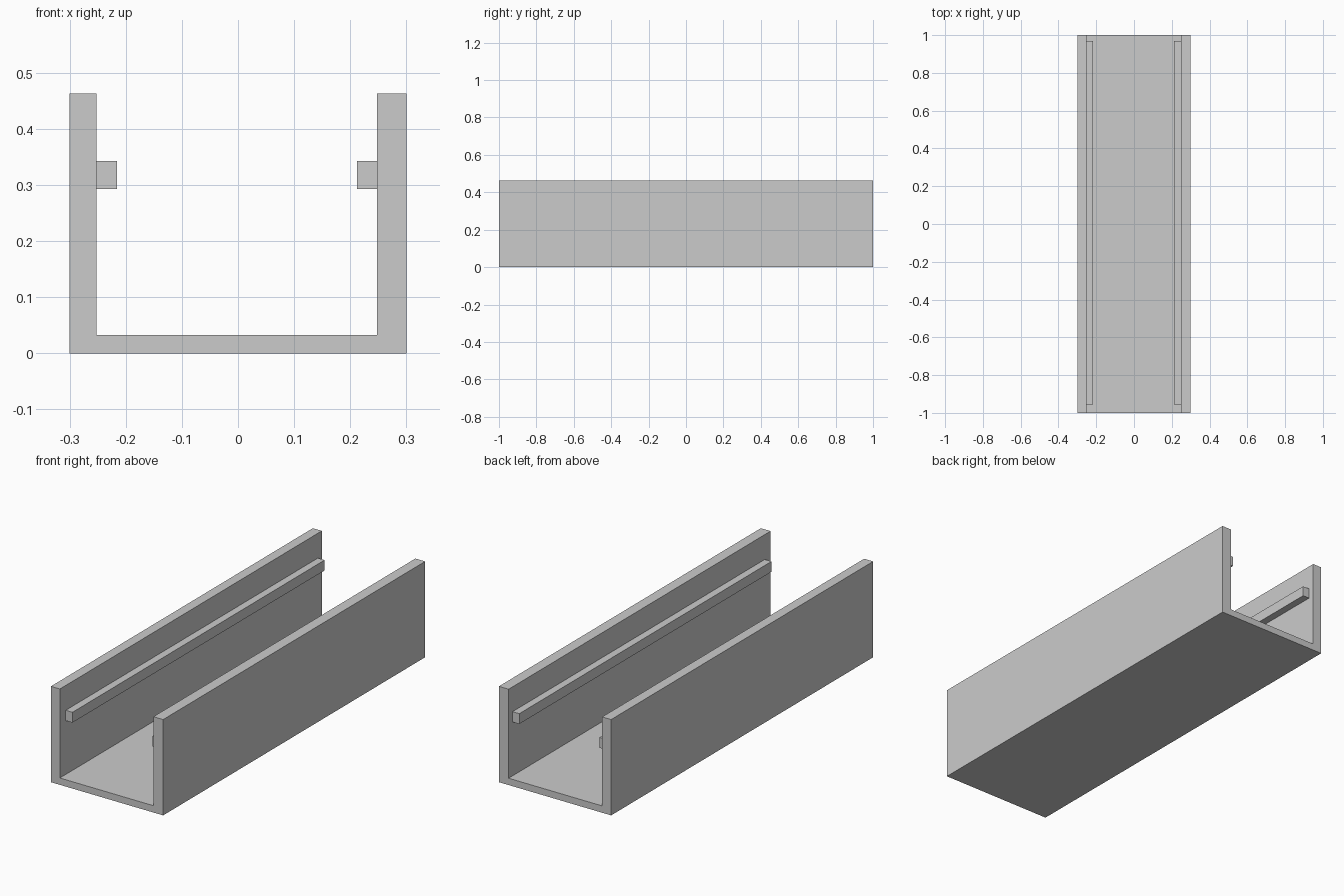
import bpy
import bmesh

cube = bpy.data.objects.get("Cube")
if cube:
    bpy.data.objects.remove(cube, do_unlink=True)

grey = bpy.data.materials.new("plain grey")
grey.use_nodes = True
colour = (0.6, 0.6, 0.6, 1)
grey.diffuse_color = colour
grey.node_tree.nodes["Principled BSDF"].inputs["Base Color"].default_value = colour


def extrude_profile(name, points, y0, y1):
    """Extrude an x-z outline along y into a solid."""
    bm = bmesh.new()
    face = bm.faces.new([bm.verts.new((x, y0, z)) for x, z in points])
    result = bmesh.ops.extrude_face_region(bm, geom=[face], use_keep_orig=True)
    moved = [v for v in result["geom"] if isinstance(v, bmesh.types.BMVert)]
    bmesh.ops.translate(bm, verts=moved, vec=(0, y1 - y0, 0))
    bmesh.ops.recalc_face_normals(bm, faces=bm.faces)
    mesh = bpy.data.meshes.new(name)
    bm.to_mesh(mesh)
    bm.free()
    mesh.materials.append(grey)
    obj = bpy.data.objects.new(name, mesh)
    bpy.context.collection.objects.link(obj)
    return obj


half_width, height, floor_top = 0.3, 0.463, 0.033
inner_right, inner_left = -0.252, 0.248

# U-shaped channel: floor and two walls
extrude_profile("channel", [
    (-half_width, 0), (half_width, 0), (half_width, height),
    (inner_left, height), (inner_left, floor_top),
    (inner_right, floor_top), (inner_right, height), (-half_width, height),
], -1, 1)

# Guide rails on the inner wall faces
rail_depth, rail_bottom, rail_top = 0.036, 0.293, 0.343
for name, wall, inward in (("right_rail", inner_right, 1), ("left_rail", inner_left, -1)):
    tip = wall + inward * rail_depth
    extrude_profile(name, [
        (wall, rail_bottom), (tip, rail_bottom), (tip, rail_top), (wall, rail_top),
    ], -0.955, 0.97)
